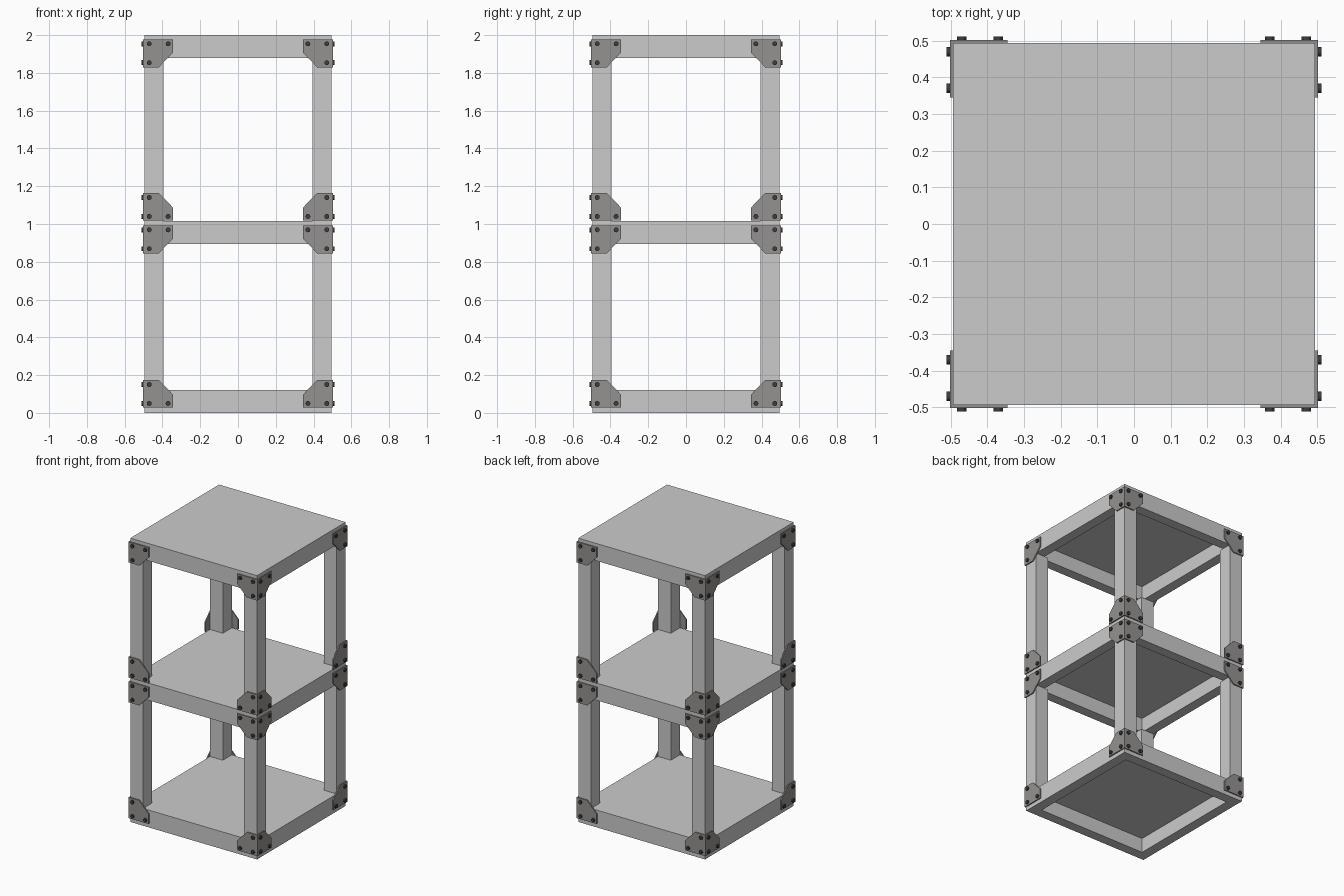
import bpy, bmesh
from math import pi
from mathutils import Matrix, Vector

if "Cube" in bpy.data.objects:
    bpy.data.objects.remove(bpy.data.objects["Cube"])

H = 0.494                      # half width of the wooden body
FH, RIM, DECK = 0.122, 0.10, 0.02
PLATE_T, BOLT_OUT = 0.008, 0.511
LEVELS = {"bottom": 0.0, "middle": 0.895, "top": 2.0 - FH}


def material(name, rgb):
    m = bpy.data.materials.new(name)
    m.diffuse_color = (*rgb, 1)
    m.use_nodes = True
    m.node_tree.nodes["Principled BSDF"].inputs["Base Color"].default_value = m.diffuse_color
    return m


steel = material("steel", (0.30, 0.29, 0.28))
dark = material("dark_steel", (0.05, 0.045, 0.045))


def finish(bm, name, mat=None):
    bmesh.ops.recalc_face_normals(bm, faces=bm.faces)
    me = bpy.data.meshes.new(name)
    bm.to_mesh(me)
    bm.free()
    ob = bpy.data.objects.new(name, me)
    bpy.context.collection.objects.link(ob)
    if mat:
        me.materials.append(mat)
    return ob


def box(name, lo, hi):
    lo, hi = Vector(lo), Vector(hi)
    bm = bmesh.new()
    bmesh.ops.create_cube(bm, size=1, matrix=Matrix.Translation((lo + hi) / 2)
                          @ Matrix.Diagonal((*(hi - lo), 1)))
    return finish(bm, name)


# Shelf: solid deck with a hollow underside surrounded by a deep rim
def shelf(name, z):
    bm = bmesh.new()
    bmesh.ops.create_cube(bm, size=1, matrix=Matrix.Translation((0, 0, z + FH / 2))
                          @ Matrix.Diagonal((2 * H, 2 * H, FH, 1)))
    bm.normal_update()
    under = min(bm.faces, key=lambda f: f.calc_center_median().z)
    bmesh.ops.inset_region(bm, faces=[under], thickness=RIM)
    recess = bmesh.ops.extrude_discrete_faces(bm, faces=[under])["faces"][0]
    bmesh.ops.translate(bm, verts=recess.verts, vec=(0, 0, FH - DECK))
    finish(bm, name)


for level, z in LEVELS.items():
    shelf(level + "_shelf", z)

# Corner posts between the shelves
for tier, z0, z1 in (("lower", FH, LEVELS["middle"]),
                     ("upper", LEVELS["middle"] + FH, LEVELS["top"])):
    for sx in (-1, 1):
        for sy in (-1, 1):
            xs = sorted((sx * H, sx * (H - 0.1)))
            ys = sorted((sy * H, sy * (H - 0.1)))
            box(f"{tier}_post", (xs[0], ys[0], z0), (xs[1], ys[1], z1))

# Bracket plate outline and bolt centres: (distance along wall, height)
OUTLINE = [(H, 0), (0.345, 0), (0.345, 0.07), (0.42, 0.147), (H, 0.147)]
BOLTS = [(0.47, 0.022), (0.37, 0.022), (0.47, 0.122)]
SWAP = Matrix(((0, 1, 0, 0), (1, 0, 0, 0), (0, 0, 1, 0), (0, 0, 0, 1)))


def bracket(name, sx, sy, z, flip):
    place = Matrix.Translation((0, 0, z)) @ Matrix.Diagonal((sx, sy, flip, 1))
    plates, bolts = bmesh.new(), bmesh.new()
    for end, turn in ((H + PLATE_T, Matrix.Identity(4)), (H, SWAP)):
        m = place @ turn
        # one chamfered flange, the first one covering the corner
        pts = [(end if u == H else u, H, v) for u, v in OUTLINE]
        face = plates.faces.new([plates.verts.new(m @ Vector(p)) for p in pts])
        ext = bmesh.ops.extrude_face_region(plates, geom=[face])["geom"]
        vec = m.to_3x3() @ Vector((0, PLATE_T, 0))
        bmesh.ops.translate(plates, vec=vec,
                            verts=[g for g in ext if isinstance(g, bmesh.types.BMVert)])
        # bolt heads
        for u, v in BOLTS:
            mid = Matrix.Translation((u, (H + BOLT_OUT) / 2, v))
            bmesh.ops.create_cone(bolts, cap_ends=True, segments=12,
                                  radius1=0.013, radius2=0.013, depth=BOLT_OUT - H,
                                  matrix=m @ mid @ Matrix.Rotation(pi / 2, 4, 'X'))
    finish(plates, name, steel)
    finish(bolts, name + "_bolts", dark)


# Brackets at both ends of every post
for name, z, flip in (("bottom_bracket", 0.028, 1), ("middle_lower_bracket", 0.991, -1),
                      ("middle_upper_bracket", 1.018, 1), ("top_bracket", 1.976, -1)):
    for sx in (-1, 1):
        for sy in (-1, 1):
            bracket(name, sx, sy, z, flip)
